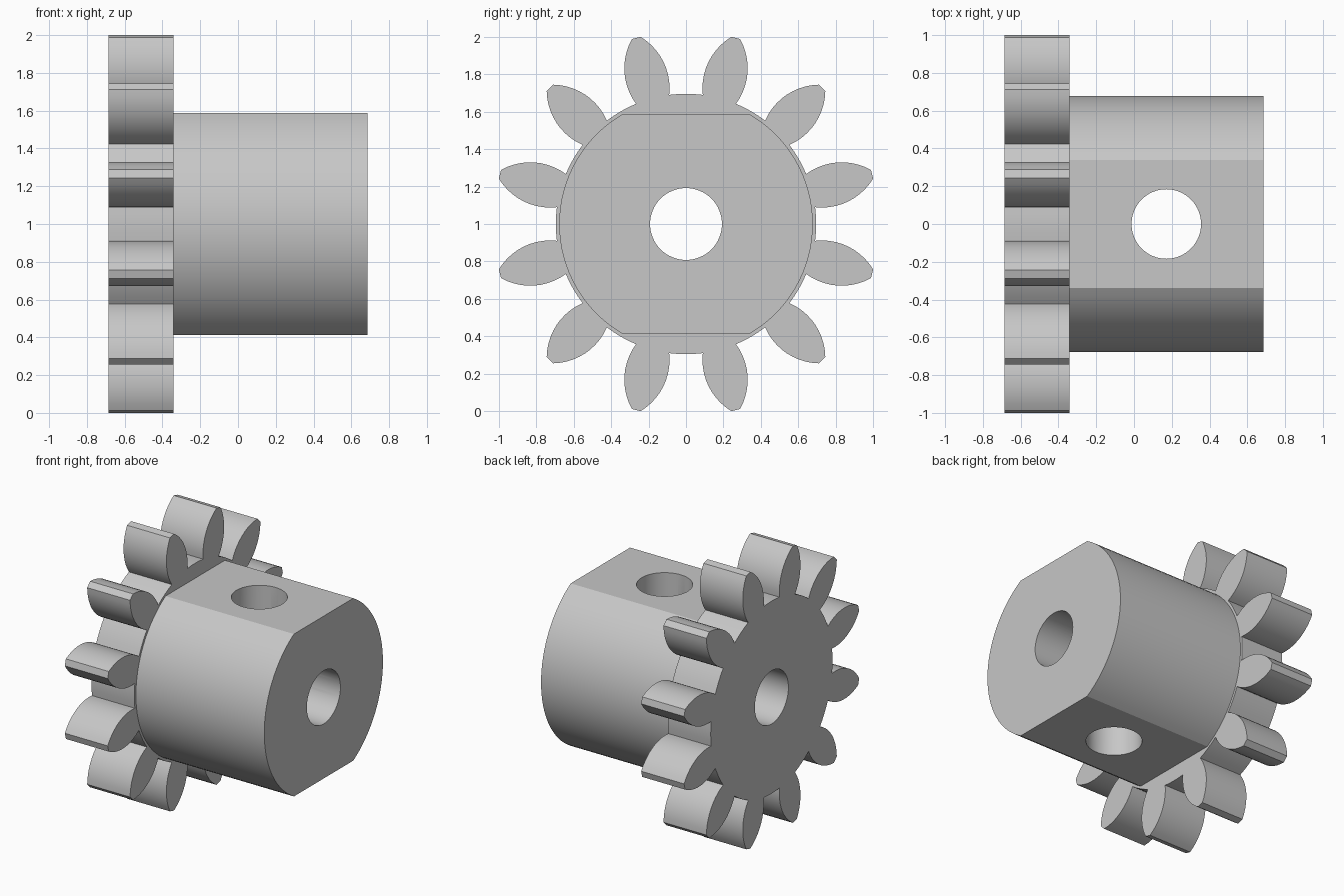
import bpy, bmesh, math
from mathutils import Vector

cube = bpy.data.objects.get("Cube")
if cube:
    bpy.data.objects.remove(cube, do_unlink=True)

AXIS_Z = 1.0
X_BACK, X_FACE, X_END = -0.685, -0.342, 0.685
TEETH = 12
ROOT_R = 0.696

steel = bpy.data.materials.new("light grey metal")
steel.use_nodes = True
steel.diffuse_color = (0.57, 0.57, 0.57, 1)
steel.node_tree.nodes["Principled BSDF"].inputs["Base Color"].default_value = steel.diffuse_color


def extrude_profile(name, outline, x0, x1):
    """Solid prism from a (y, z) outline, running along x."""
    bm = bmesh.new()
    face = bm.faces.new([bm.verts.new((x0, y, z + AXIS_Z)) for y, z in outline])
    grown = bmesh.ops.extrude_face_region(bm, geom=[face])["geom"]
    bmesh.ops.translate(bm, vec=Vector((x1 - x0, 0, 0)),
                        verts=[v for v in grown if isinstance(v, bmesh.types.BMVert)])
    bmesh.ops.recalc_face_normals(bm, faces=bm.faces)
    mesh = bpy.data.meshes.new(name)
    bm.to_mesh(mesh)
    bm.free()
    mesh.materials.append(steel)
    obj = bpy.data.objects.new(name, mesh)
    bpy.context.collection.objects.link(obj)
    return obj


def arc(radius, start, end, steps):
    angles = [start + (end - start) * i / steps for i in range(steps + 1)]
    return [(radius * math.cos(a), radius * math.sin(a)) for a in angles]


def drill(obj, radius, location, rotation):
    """Cut a round through-hole."""
    bpy.ops.mesh.primitive_cylinder_add(vertices=64, radius=radius, depth=3,
                                        location=location, rotation=rotation)
    cutter = bpy.context.object
    cutter.hide_render = True
    cutter.data.materials.append(steel)
    mod = obj.modifiers.new("hole", "BOOLEAN")
    mod.operation, mod.solver, mod.object = "DIFFERENCE", "EXACT", cutter
    bpy.context.view_layer.objects.active = obj
    bpy.ops.object.modifier_apply(modifier=mod.name)
    bpy.data.objects.remove(cutter, do_unlink=True)


# Tooth: two bulging circular flanks and a narrow flat tip, (distance, half width)
centre_s, centre_w, flank_r = 0.807, -0.206, 0.320
a_root = math.atan2(0.092 - centre_w, 0.690 - centre_s)
a_tip = math.atan2(0.024 - centre_w, 1.030 - centre_s)
flank = [(centre_s + s, centre_w + w) for s, w in arc(flank_r, a_root, a_tip, 10)]
tooth = [(s, -w) for s, w in flank] + flank[::-1]

# Toothed wheel outline
pitch = 2 * math.pi / TEETH
root_half = math.atan2(0.092, 0.690)
outline = []
for i in range(TEETH):
    a = (i + 0.5) * pitch
    c, s = math.cos(a), math.sin(a)
    outline += [(p * c - q * s, p * s + q * c) for p, q in tooth]
    outline += arc(ROOT_R, a + root_half, a + pitch - root_half, 4)[1:-1]
wheel = extrude_profile("toothed_wheel", outline, X_BACK, X_FACE)

# Hub with flats on top and bottom
third = math.pi / 3
hub_outline = arc(0.678, -third, third, 32) + arc(0.678, 2 * third, 4 * third, 32)
hub = extrude_profile("hub", hub_outline, X_FACE, X_END)

# Shaft bore through both parts, cross hole through the hub flats
for part in (wheel, hub):
    drill(part, 0.192, (0, 0, AXIS_Z), (0, math.pi / 2, 0))
drill(hub, 0.184, (0.171, 0, AXIS_Z), (0, 0, 0))

# Smooth curved walls, crisp edges
for part in (wheel, hub):
    bpy.ops.object.select_all(action="DESELECT")
    part.select_set(True)
    bpy.context.view_layer.objects.active = part
    bpy.ops.object.shade_smooth_by_angle(angle=math.radians(20))
